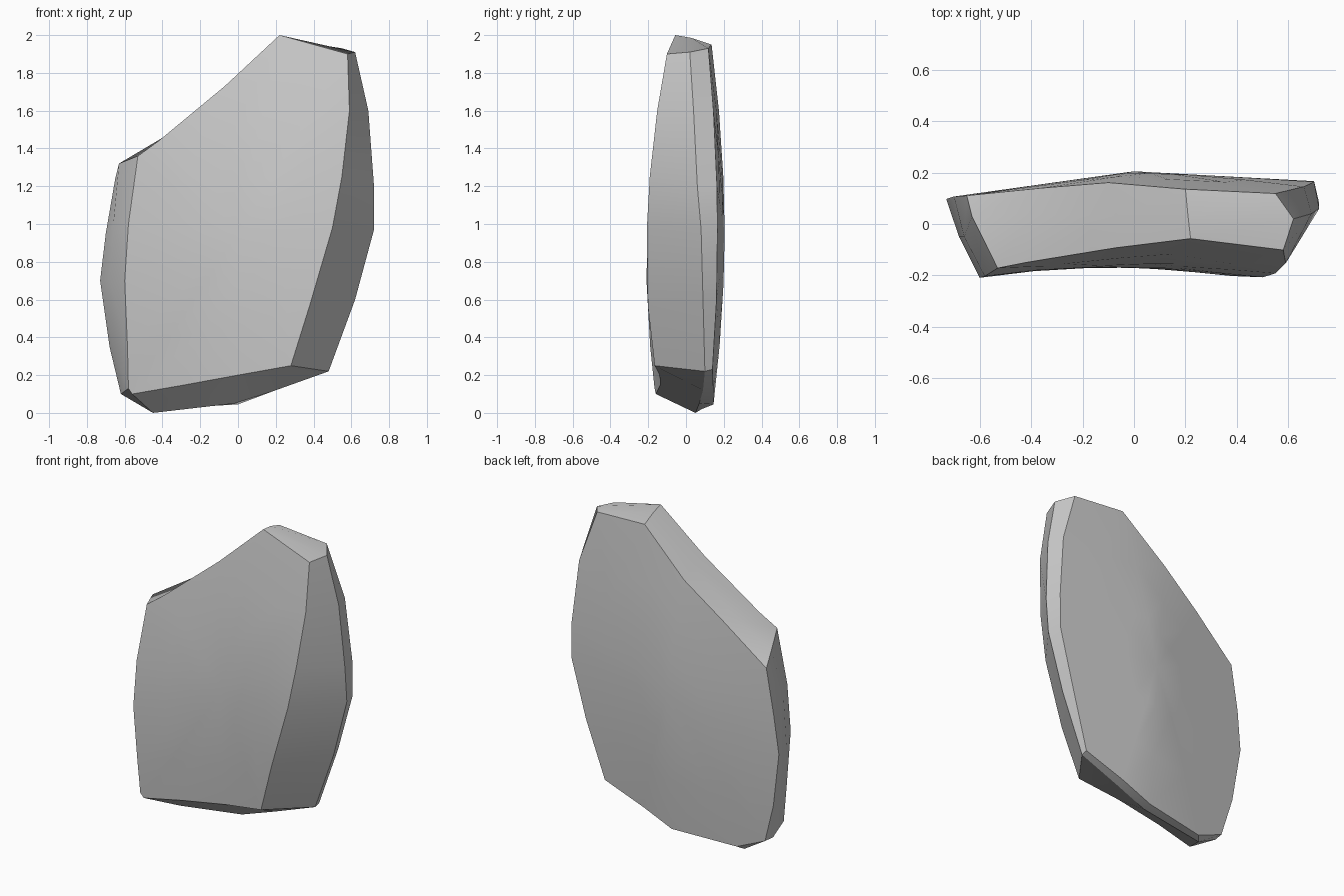
import bpy, bmesh, math

if "Cube" in bpy.data.objects:
    bpy.data.objects.remove(bpy.data.objects["Cube"])

# Each row around the outline: front edge (x, z), side ridge (x, y, z), back edge (x, z)
ROWS = [
    (.22, 2.0, .21, .03, 1.985, .20, 1.95),
    (.58, 1.90, .62, .02, 1.91, .55, 1.93),
    (.59, 1.60, .69, .04, 1.60, .66, 1.60),
    (.55, 1.25, .72, .06, 1.20, .70, 1.20),
    (.50, .98, .72, .08, .97, .70, .97),
    (.38, .57, .62, .09, .60, .60, .60),
    (.28, .25, .48, .10, .22, .48, .23),
    (.00, .20, .20, .09, .12, .20, .13),
    (-.30, .145, -.02, .07, .05, 0, .045),
    (-.56, .10, -.45, .05, 0, -.42, .02),
    (-.58, .13, -.62, .00, .10, -.61, .10),
    (-.585, .35, -.65, -.03, .30, -.68, .35),
    (-.60, .70, -.68, -.05, .70, -.73, .70),
    (-.58, 1.0, -.66, -.05, 1.0, -.70, .95),
    (-.53, 1.36, -.63, .03, 1.32, -.65, 1.24),
    (-.42, 1.44, -.40, .04, 1.45, -.36, 1.48),
    (-.07, 1.73, -.07, .03, 1.72, -.10, 1.68),
]
CX, CZ = 0.0, 0.95


def front_y(x, z):
    # bulges with height, slightly hollow across the width
    return -.21 + .09 * (z - .8) ** 2 + .04 * max(0, 1 - ((x + .1) / .5) ** 2)


def back_y(x, z):
    return .205 - .065 * (z - 1) ** 2 - (.14 * -x if x < 0 else .055 * x)


def face_ring(points, depth, s):
    ring = []
    for x, z in points:
        x, z = CX + (x - CX) * s, CZ + (z - CZ) * s
        ring.append((x, depth(x, z), z))
    return ring


front = [r[:2] for r in ROWS]
back = [r[5:] for r in ROWS]
rings = [face_ring(front, front_y, s) for s in (.3, .65, 1)]
rings.append([r[2:5] for r in ROWS])
rings += [face_ring(back, back_y, s) for s in (1, .65, .3)]

# Loft the rings into a closed stone slab
bm = bmesh.new()
loops = [[bm.verts.new(p) for p in ring] for ring in rings]
n = len(ROWS)
for a, b in zip(loops, loops[1:]):
    for i in range(n):
        j = (i + 1) % n
        bm.faces.new((a[i], a[j], b[j], b[i]))
for loop, depth in ((loops[0], front_y), (loops[-1], back_y)):
    c = bm.verts.new((CX, depth(CX, CZ), CZ))
    for i in range(n):
        bm.faces.new((loop[i], loop[(i + 1) % n], c))
bmesh.ops.recalc_face_normals(bm, faces=bm.faces)

mesh = bpy.data.meshes.new("stone_slab")
bm.to_mesh(mesh)
bm.free()
slab = bpy.data.objects.new("stone_slab", mesh)
bpy.context.collection.objects.link(slab)
bpy.context.view_layer.objects.active = slab
slab.select_set(True)
bpy.ops.object.shade_smooth_by_angle(angle=math.radians(28))
